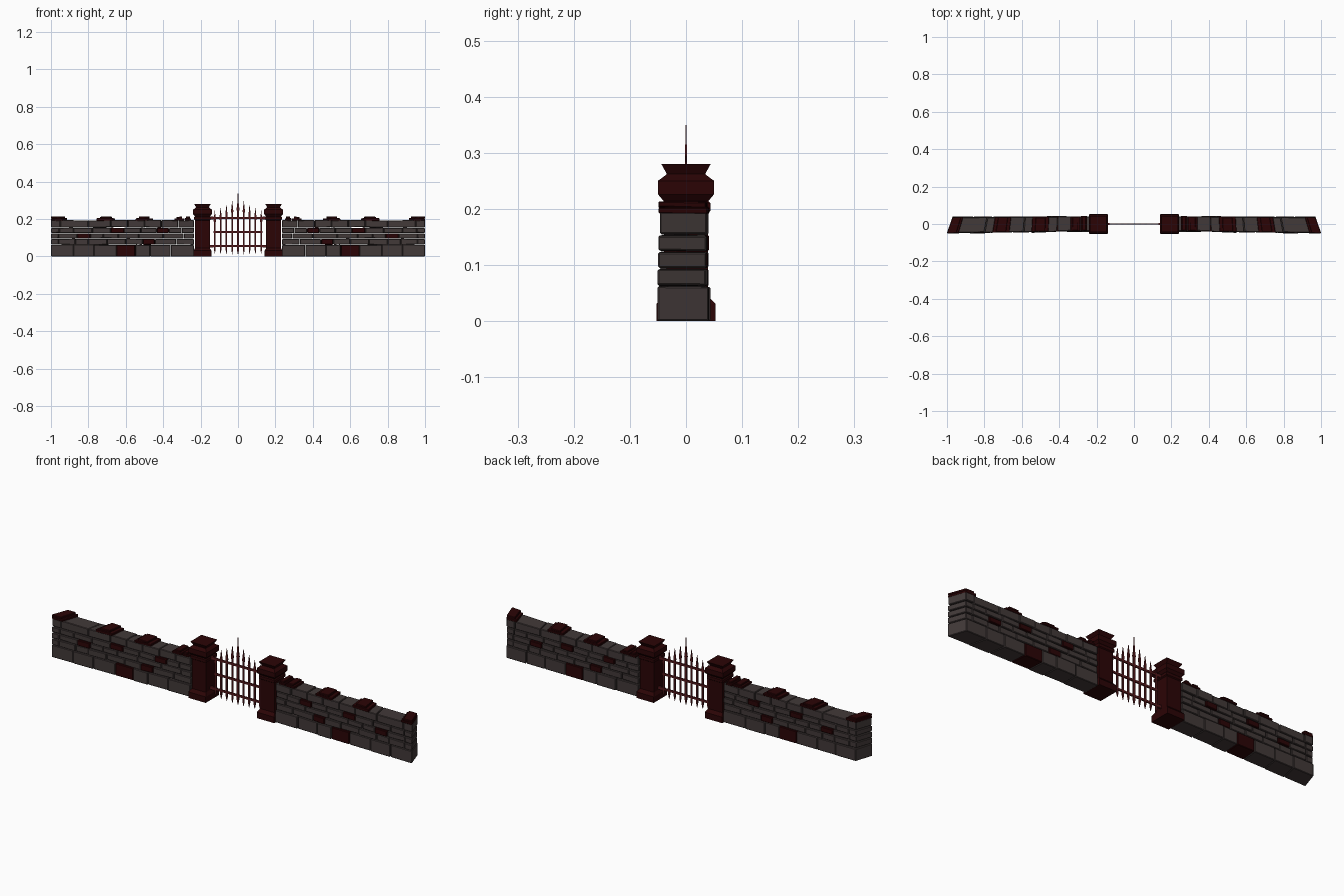
import bpy, bmesh, math, random
from mathutils import Matrix

if "Cube" in bpy.data.objects:
    bpy.data.objects.remove(bpy.data.objects["Cube"])
random.seed(4)

def mat(name, c):
    m = bpy.data.materials.new(name)
    m.diffuse_color = (*c, 1)
    m.use_nodes = True
    m.node_tree.nodes["Principled BSDF"].inputs["Base Color"].default_value = m.diffuse_color
    return m

STONE = mat("grey stone", (0.054, 0.041, 0.040))
DARK_RED = mat("dark red stone", (0.024, 0.0012, 0.0016))
IRON = mat("rusty red iron", (0.095, 0.010, 0.012))

def finish(name, bm, mats, mirror=False, bevel=0):
    bmesh.ops.recalc_face_normals(bm, faces=bm.faces)
    me = bpy.data.meshes.new(name)
    bm.to_mesh(me)
    bm.free()
    for m in mats:
        me.materials.append(m)
    ob = bpy.data.objects.new(name, me)
    bpy.context.collection.objects.link(ob)
    if bevel:
        b = ob.modifiers.new("bevel", 'BEVEL')
        b.width, b.segments = bevel, 1
    if mirror:
        m = ob.modifiers.new("mirror", 'MIRROR')
        m.use_mirror_merge = False
    return ob

def hexa(bm, pts, mi=0):
    v = [bm.verts.new(p) for p in pts]
    for f in ((0, 1, 2, 3), (4, 5, 6, 7), (0, 1, 5, 4), (1, 2, 6, 5), (2, 3, 7, 6), (3, 0, 4, 7)):
        bm.faces.new([v[i] for i in f]).material_index = mi

def rings(bm, levels, cx, cy=0):
    """Stacked square cross-sections: (z, half x, half y)."""
    prev = None
    for z, hx, hy in levels:
        r = [bm.verts.new((cx + sx * hx, cy + sy * hy, z)) for sx, sy in ((-1, -1), (1, -1), (1, 1), (-1, 1))]
        if prev:
            for i in range(4):
                bm.faces.new((prev[i], prev[(i + 1) % 4], r[(i + 1) % 4], r[i]))
        else:
            bm.faces.new(r)
        prev = r
    bm.faces.new(prev)

def wall_block(bm, x0, x1, z0, z1, mi=0, extra=0.0):
    """Block spanning the wall depth, following its slight outward curve."""
    jf, jb = random.uniform(-.003, .002), random.uniform(-.002, .002)
    pts = []
    for z in (z0, z1):
        for x, back in ((x0, 0), (x1, 0), (x1, 1), (x0, 1)):
            t = (x - 0.235) / 0.765
            y = 0.039 - 0.003 * t + jb + extra if back else -0.036 - 0.012 * t + jf - extra
            zz = max(0, z + random.uniform(-.0015, .0015)) if z > 0 else 0
            pts.append((x - 0.03 * t * t * back, y, zz))
    hexa(bm, pts, mi)

# Stone courses: bottom, top, joints, indices of red blocks
courses = [
    (0.0, 0.061, (.235, .36, .47, .55, .65, .77, .88, 1), (3,)),
    (0.063, 0.093, (.235, .33, .445, .51, .60, .70, .80, .87, .96, 1), (2,)),
    (0.096, 0.122, (.235, .29, .40, .53, .64, .72, .79, .86, .96, 1), (6,)),
    (0.125, 0.152, (.235, .30, .37, .435, .52, .61, .68, .78, .88, .955, 1), (2, 5)),
    (0.155, 0.193, (.235, .32, .41, .50, .59, .68, .80, .95, 1), ()),
]
bm = bmesh.new()
for n, (z0, z1, xs, reds) in enumerate(courses):
    for i, (a, b) in enumerate(zip(xs, xs[1:])):
        end = b == 1
        red = i in reds
        wall_block(bm, a + .001, b if end else b - .001, z0, z1, int(red),
                   0.004 if n == 0 else (0.002 if red else 0))
finish("wall_blocks", bm, [STONE, DARK_RED], True, 0.0025)

# Red coping stones on top of the wall
bm = bmesh.new()
for a, b in ((.25, .285), (.288, .34), (.457, .548), (.666, .757), (.938, 1)):
    m = (b - a) * .2
    wall_block(bm, a, b, 0.191, 0.203, 0, 0.001)
    wall_block(bm, a + m, b - m if b < 1 else b, 0.202, 0.212, 0, -0.001)
finish("coping_stones", bm, [DARK_RED], True, 0.002)

# Gate pillars with chamfered base and flared cap
bm = bmesh.new()
prof = [(0, .048), (.03, .048), (.045, .039), (.193, .039), (.197, .044), (.21, .044), (.214, .040),
        (.226, .050), (.25, .050), (.258, .039), (.262, .034), (.28, .044)]
rings(bm, [(z, h, h + (.005 if z < .04 else 0)) for z, h in prof], 0.19)
finish("gate_pillars", bm, [DARK_RED], True)

# Gate bars: pointed at the bottom, long spear head on top
bm = bmesh.new()
for i, top in enumerate((.349, .295, .274, .258, .244)):
    for s in ((1,) if i == 0 else (-1, 1)):
        w = .0055 if i == 0 else .0043
        neck = top - (.11 if i == 0 else .065)
        rings(bm, [(.008 + .002 * i, .0006, .0006), (.035, w, .003), (neck, w, .003),
                   (neck + .012, w * 1.45, .003), (neck + .04, w * .75, .002),
                   (top, .0007, .0007)], s * i * .031)
finish("gate_bars", bm, [IRON])

# Horizontal rails and hinge blocks
bm = bmesh.new()
for z in (.055, .13, .205):
    rings(bm, [(z - .005, .132, .0035), (z + .005, .132, .0035)], 0)
    if z != .13:
        for s in (-1, 1):
            rings(bm, [(z - .007, .012, .0045), (z + .007, .012, .0045)], s * .142)
finish("gate_rails", bm, [IRON])
